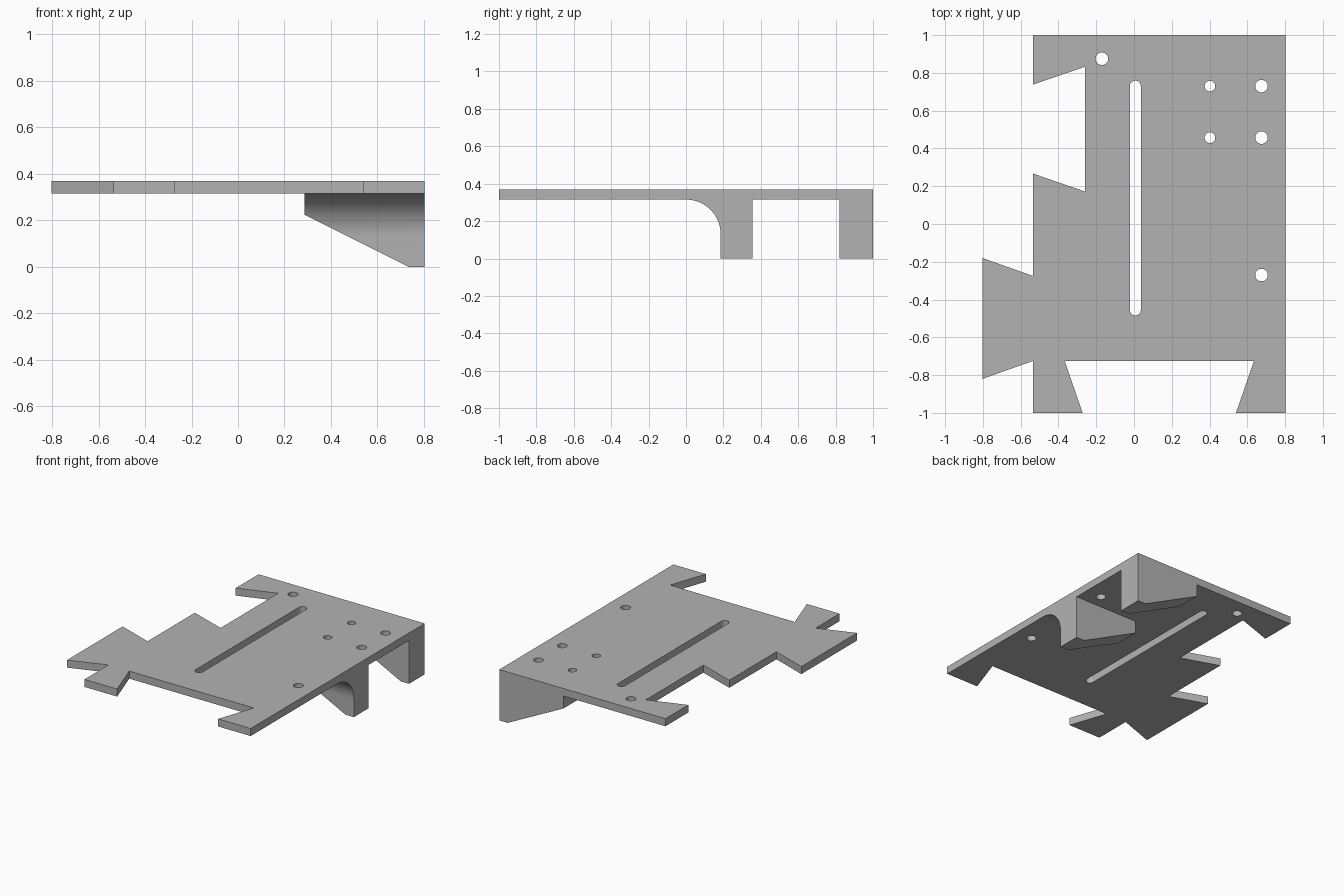
import bpy, bmesh, math
from mathutils import Vector

cube = bpy.data.objects.get("Cube")
if cube:
    bpy.data.objects.remove(cube, do_unlink=True)

grey = bpy.data.materials.new("plain grey")
grey.use_nodes = True
grey.diffuse_color = (0.45, 0.45, 0.45, 1)
grey.node_tree.nodes["Principled BSDF"].inputs["Base Color"].default_value = grey.diffuse_color

TOP, UNDER = 0.37, 0.315
SIDE = 0.802


def prism(name, points, offset, cut=None):
    """Extrude a closed outline by offset, optionally trimming with a plane."""
    bm = bmesh.new()
    face = bm.faces.new([bm.verts.new(p) for p in points])
    new = bmesh.ops.extrude_face_region(bm, geom=[face])["geom"]
    bmesh.ops.translate(bm, verts=[g for g in new if isinstance(g, bmesh.types.BMVert)], vec=offset)
    if cut:
        bmesh.ops.bisect_plane(bm, geom=bm.verts[:] + bm.edges[:] + bm.faces[:],
                               plane_co=cut[0], plane_no=cut[1], clear_outer=True)
        rim = [e for e in bm.edges if e.is_boundary]
        bmesh.ops.holes_fill(bm, edges=rim, sides=0)
    bmesh.ops.recalc_face_normals(bm, faces=bm.faces)
    mesh = bpy.data.meshes.new(name)
    bm.to_mesh(mesh)
    bm.free()
    mesh.materials.append(grey)
    obj = bpy.data.objects.new(name, mesh)
    bpy.context.collection.objects.link(obj)
    return obj


def boolean(target, tool, operation):
    mod = target.modifiers.new(tool.name, 'BOOLEAN')
    mod.operation, mod.solver, mod.object = operation, 'EXACT', tool
    bpy.context.view_layer.objects.active = target
    bpy.ops.object.modifier_apply(modifier=mod.name)
    bpy.data.objects.remove(tool, do_unlink=True)


def slot_cutter(name, x, y0, y1, r, steps=16):
    """Round-ended cutter; equal y0 and y1 give a plain round hole."""
    pts = []
    for y, start in ((y1, 0), (y0, math.pi)):
        for i in range(steps + (y0 != y1)):
            a = start + math.pi * i / steps
            pts.append((x + r * math.cos(a), y + r * math.sin(a), UNDER - 0.05))
    return prism(name, pts, (0, 0, 0.2))


# Plate with dovetail tabs and notches
outline = [(-0.535, -1), (-0.272, -1), (-0.367, -0.725), (0.635, -0.725), (0.54, -1),
           (SIDE, -1), (SIDE, 1), (-0.535, 1), (-0.535, 0.738), (-0.26, 0.832),
           (-0.26, 0.172), (-0.535, 0.267), (-0.535, -0.275), (-SIDE, -0.18),
           (-SIDE, -0.82), (-0.535, -0.725)]
plate = prism("bracket_plate", [(x, y, UNDER) for x, y in outline], (0, 0, TOP - UNDER))

# Ribs under the plate, tapered toward the middle; the front one is filleted
EMBED = UNDER + 0.02
RAD = 0.185
fillet = [(RAD * math.sin(a), UNDER - RAD * (1 - math.cos(a)))
          for a in (math.pi / 2 * i / 20 for i in range(21))]
profiles = {
    "front_rib": [(0, EMBED)] + fillet + [(RAD, 0), (0.355, 0), (0.355, EMBED)],
    "back_rib": [(0.82, EMBED), (0.82, 0), (1, 0), (1, EMBED)],
}
slope = (Vector((0.735, 0, 0)), Vector((-0.225, 0, -0.45)))
for name, profile in profiles.items():
    rib = prism(name, [(0.285, y, z) for y, z in profile], (SIDE - 0.285, 0, 0), slope)
    boolean(plate, rib, 'UNION')

# Long slot and screw holes
boolean(plate, slot_cutter("slot", 0.007, -0.455, 0.73, 0.029), 'DIFFERENCE')
for x, y, r in [(-0.17, 0.875, 0.033), (0.402, 0.73, 0.028), (0.675, 0.73, 0.033),
                (0.402, 0.457, 0.028), (0.675, 0.457, 0.033), (0.675, -0.27, 0.033)]:
    boolean(plate, slot_cutter("hole", x, y, y, r), 'DIFFERENCE')

# Smooth the curved walls, keep the edges sharp
bpy.ops.object.select_all(action='DESELECT')
plate.select_set(True)
bpy.context.view_layer.objects.active = plate
bpy.ops.object.shade_smooth_by_angle(angle=math.radians(30))
